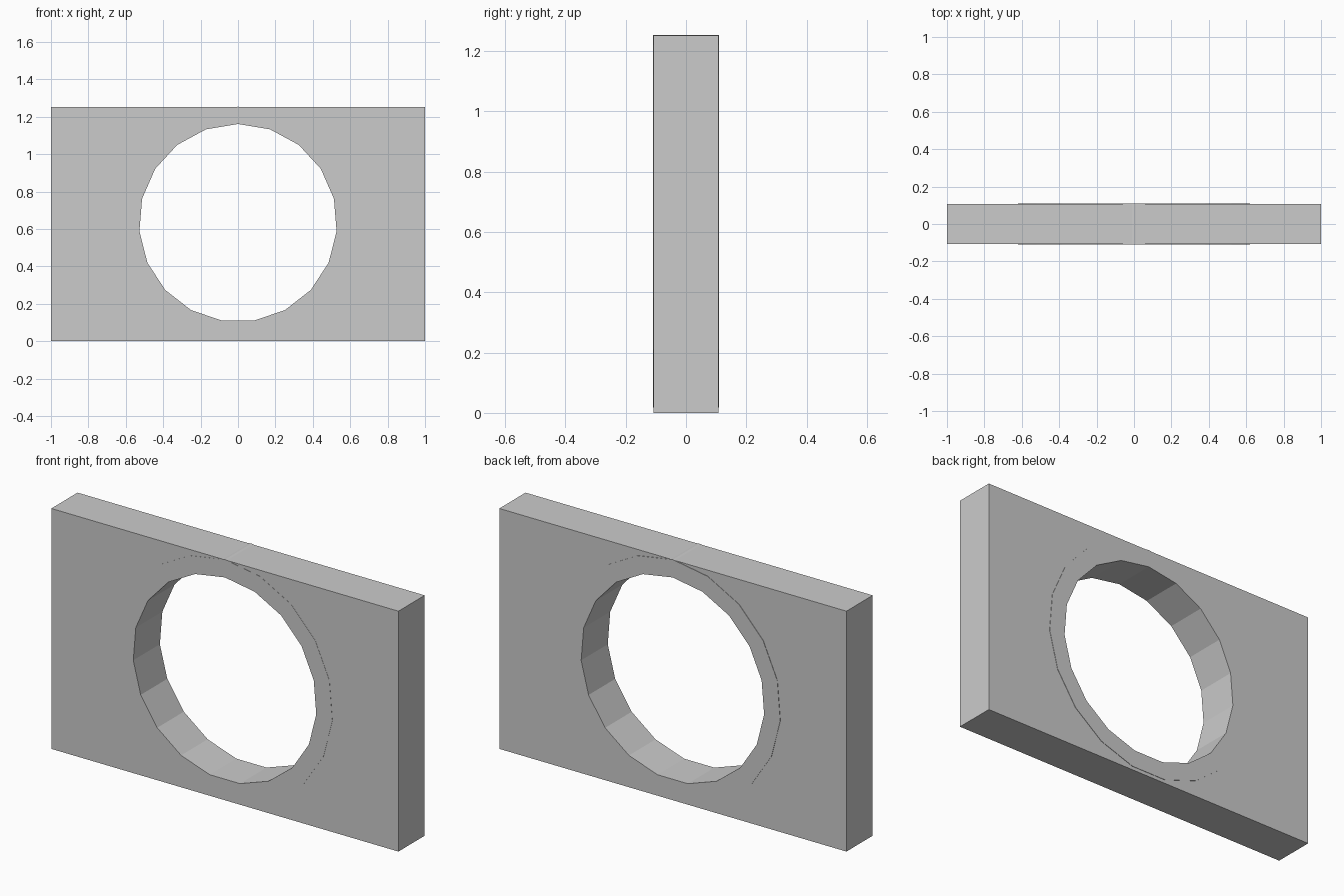
import bpy, bmesh
from math import sin, cos, tau

if "Cube" in bpy.data.objects:
    bpy.data.objects.remove(bpy.data.objects["Cube"])

SIDES, CENTRE_Z = 19, 0.632
BORE_R, COLLAR_R = 0.529, 0.622
HALF_Y, TOP = 0.108, 1.252


def circle(r, y):
    return [(r * sin(tau * k / SIDES), y, CENTRE_Z + r * cos(tau * k / SIDES))
            for k in range(SIDES)]


def make_object(name, bm):
    bmesh.ops.recalc_face_normals(bm, faces=bm.faces)
    mesh = bpy.data.meshes.new(name)
    bm.to_mesh(mesh)
    bm.free()
    obj = bpy.data.objects.new(name, mesh)
    bpy.context.collection.objects.link(obj)
    return obj


def bored_prism(name, outer, inner, y0, y1):
    """Extrude the flat area between two outlines from y0 to y1."""
    bm = bmesh.new()
    edges = []
    for loop in (outer, inner):
        vs = [bm.verts.new((x, y0, z)) for x, _, z in loop]
        edges += [bm.edges.new((vs[i], vs[i - 1])) for i in range(len(vs))]
    faces = [g for g in bmesh.ops.triangle_fill(
        bm, edges=edges, use_beauty=True, use_dissolve=False)["geom"]
        if isinstance(g, bmesh.types.BMFace)]
    ext = bmesh.ops.extrude_face_region(bm, geom=faces, use_keep_orig=True)["geom"]
    top = [g for g in ext if isinstance(g, bmesh.types.BMVert)]
    bmesh.ops.translate(bm, verts=top, vec=(0, y1 - y0, 0))
    return make_object(name, bm)


# Rectangular slab with the round opening
rectangle = [(-1, 0, 0), (1, 0, 0), (1, 0, TOP), (-1, 0, TOP)]
bored_prism("wall_slab", rectangle, circle(BORE_R, 0), -HALF_Y, HALF_Y)

# Collar around the opening, barely proud of both faces
bored_prism("opening_collar", circle(COLLAR_R, 0), circle(BORE_R, 0),
            -HALF_Y - 0.001, HALF_Y + 0.002)
